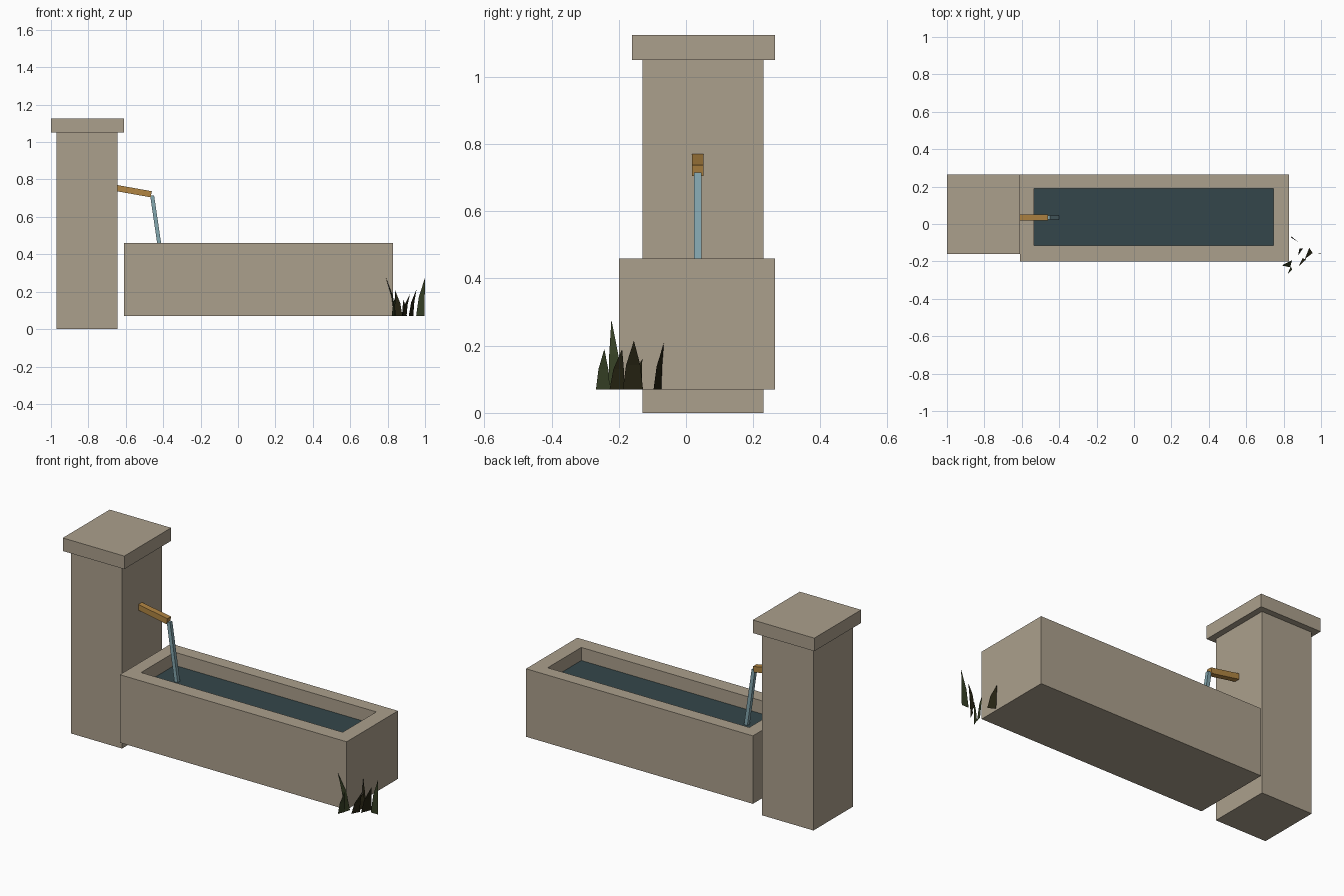
import bpy, bmesh
from mathutils import Vector, Matrix

if "Cube" in bpy.data.objects:
    bpy.data.objects.remove(bpy.data.objects["Cube"], do_unlink=True)


def material(name, rgb):
    m = bpy.data.materials.new(name)
    m.use_nodes = True
    m.diffuse_color = (*rgb, 1)
    m.node_tree.nodes["Principled BSDF"].inputs["Base Color"].default_value = (*rgb, 1)
    return m


stone = material("stone", (0.41, 0.35, 0.265))
wood = material("wood", (0.44, 0.235, 0.055))
still_water = material("still_water", (0.034, 0.062, 0.07))
running_water = material("running_water", (0.23, 0.385, 0.43))
leaf_green = material("leaf_green", (0.036, 0.05, 0.018))
leaf_dark = material("leaf_dark", (0.019, 0.017, 0.006))


def finish(name, bm, *mats):
    mesh = bpy.data.meshes.new(name)
    bm.to_mesh(mesh)
    bm.free()
    for m in mats:
        mesh.materials.append(m)
    obj = bpy.data.objects.new(name, mesh)
    bpy.context.collection.objects.link(obj)
    return obj


def box_mesh(lo, hi):
    lo, hi = Vector(lo), Vector(hi)
    bm = bmesh.new()
    bmesh.ops.create_cube(bm, size=1, matrix=Matrix.Translation((lo + hi) / 2)
                          @ Matrix.Diagonal((*(hi - lo), 1)))
    return bm


def beam(name, start, end, width, mat):
    """Square bar between two points lying in one x-z plane."""
    start, end = Vector(start), Vector(end)
    along = end - start
    turn = along.to_track_quat("X", "Z").to_matrix().to_4x4()
    bm = bmesh.new()
    bmesh.ops.create_cube(bm, size=1, matrix=Matrix.Translation((start + end) / 2)
                          @ turn @ Matrix.Diagonal((along.length, width, width, 1)))
    return finish(name, bm, mat)


# Pillar and its cap
finish("pillar", box_mesh((-0.97, -0.13, 0), (-0.645, 0.23, 1.05)), stone)
finish("pillar_cap", box_mesh((-1, -0.16, 1.05), (-0.61, 0.265, 1.125)), stone)

# Trough: a block with its top inset and pushed down
bm = box_mesh((-0.61, -0.2, 0.07), (0.83, 0.265, 0.46))
bm.normal_update()
top = max(bm.faces, key=lambda f: f.normal.z)
bmesh.ops.inset_individual(bm, faces=[top], thickness=0.08)
for v in top.verts:
    v.co.x = -0.535 if v.co.x < 0 else 0.745
    v.co.y = -0.115 if v.co.y < 0 else 0.19
pushed = bmesh.ops.extrude_discrete_faces(bm, faces=[top])["faces"][0]
bmesh.ops.translate(bm, verts=pushed.verts, vec=(0, 0, -0.31))
finish("trough", bm, stone)

# Water surface
bm = bmesh.new()
bmesh.ops.create_grid(bm, x_segments=1, y_segments=1, size=0.5,
                      matrix=Matrix.Translation((0.105, 0.0375, 0.385))
                      @ Matrix.Diagonal((1.28, 0.305, 1, 1)))
finish("water_surface", bm, still_water)

# Spout and falling stream
beam("spout", (-0.66, 0.035, 0.756), (-0.464, 0.035, 0.721), 0.033, wood)
beam("water_stream", (-0.459, 0.035, 0.714), (-0.41, 0.035, 0.38), 0.021, running_water)

# Grass tuft: base x, y; tip x, y, z; width direction; width; colour
blades = [
    ((0.84, -0.212), (0.79, -0.222, 0.278), (0.3, 1), 0.04, 0),
    ((0.83, -0.247), (0.845, -0.243, 0.19), (0.4, 1), 0.045, 0),
    ((0.925, -0.158), (0.955, -0.155, 0.215), (0.4, 1), 0.065, 1),
    ((0.89, -0.205), (0.92, -0.19, 0.19), (0.5, 1), 0.05, 1),
    ((0.86, -0.085), (0.84, -0.066, 0.207), (1, -0.6), 0.045, 1),
    ((0.975, -0.155), (1.0, -0.157, 0.275), (1, 0), 0.045, 0),
    ((0.89, -0.15), (0.885, -0.13, 0.16), (0.7, 1), 0.045, 1),
]
bm = bmesh.new()
for base, tip, side, width, colour in blades:
    base, tip = Vector((*base, 0.07)), Vector(tip)
    half = Vector((*side, 0)).normalized() * width / 2
    mid = base.lerp(tip, 0.3)
    mid.z = base.z + (tip.z - base.z) * 0.5
    a, b, c, d, t = [bm.verts.new(p) for p in (
        base - half, base + half, mid + half * 0.7, mid - half * 0.7, tip)]
    for face in (bm.faces.new((a, b, c, d)), bm.faces.new((d, c, t))):
        face.material_index = colour
finish("grass_tuft", bm, leaf_green, leaf_dark)
